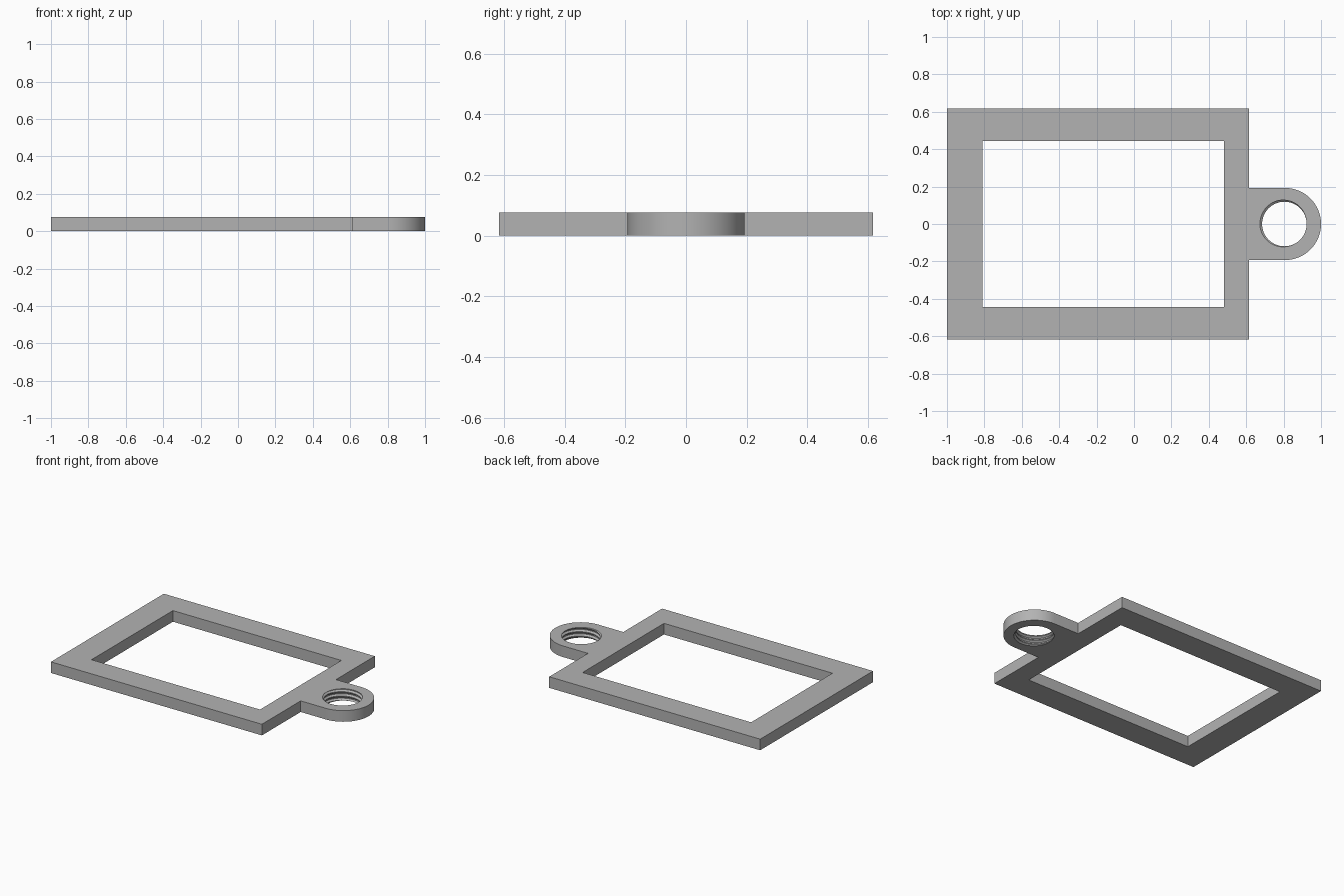
import bpy, bmesh, math
from mathutils import Vector

cube = bpy.data.objects.get("Cube")
if cube:
    bpy.data.objects.remove(cube, do_unlink=True)

HEIGHT = 0.077
EYE_X, EYE_R = 0.807, 0.193
HOLE_X = 0.804
CREST, ROOT, PITCH = 0.119, 0.131, 0.03
SEGMENTS = 64

bm = bmesh.new()


# Threaded hole: a helical surface trimmed flush with both faces
def threaded_wall():
    profile = [(0, CREST), (0.2, CREST), (0.5, ROOT), (0.7, ROOT)]
    start = -3 * PITCH + 0.016
    steps = [(turn + f, r) for turn in range(7) for f, r in profile]
    columns = []
    for i in range(SEGMENTS + 1):
        a = math.tau * i / SEGMENTS
        columns.append([bm.verts.new((HOLE_X + r * math.cos(a), r * math.sin(a),
                                      start + PITCH * (t + i / SEGMENTS)))
                        for t, r in steps])
    for c, d in zip(columns, columns[1:]):
        for k in range(len(steps) - 1):
            bm.faces.new((c[k], c[k + 1], d[k + 1], d[k]))
    bmesh.ops.remove_doubles(bm, verts=bm.verts[:], dist=1e-5)
    for z, normal in ((0, (0, 0, -1)), (HEIGHT, (0, 0, 1))):
        bmesh.ops.bisect_plane(bm, geom=bm.verts[:] + bm.edges[:] + bm.faces[:],
                               plane_co=(0, 0, z), plane_no=normal, clear_outer=True)


# Upright wall following a closed outline
def outline_wall(points):
    low = [bm.verts.new((x, y, 0)) for x, y in points]
    high = [bm.verts.new((x, y, HEIGHT)) for x, y in points]
    for i in range(len(points)):
        j = (i + 1) % len(points)
        bm.faces.new((low[i], low[j], high[j], high[i]))


threaded_wall()

# Outer outline with the rounded hanging eye, and the rectangular opening
arc = [(EYE_X + EYE_R * math.cos(a), EYE_R * math.sin(a))
       for a in (math.pi * (i / 32 - 0.5) for i in range(33))]
outline_wall([(-1, -0.617), (0.615, -0.617), (0.615, -EYE_R)] + arc
             + [(0.615, EYE_R), (0.615, 0.617), (-1, 0.617)])
outline_wall([(-0.81, -0.445), (-0.81, 0.445), (0.48, 0.445), (0.48, -0.445)])

# Flat top and bottom faces
for z in (0, HEIGHT):
    rim = [e for e in bm.edges if e.is_boundary
           and all(abs(v.co.z - z) < 1e-4 for v in e.verts)]
    bmesh.ops.triangle_fill(bm, edges=rim, use_beauty=True,
                            normal=Vector((0, 0, 1 if z else -1)))
bmesh.ops.recalc_face_normals(bm, faces=bm.faces[:])

mesh = bpy.data.meshes.new("frame_with_eye")
bm.to_mesh(mesh)
bm.free()
frame = bpy.data.objects.new("frame_with_eye", mesh)
bpy.context.collection.objects.link(frame)

# Plain grey finish
grey = bpy.data.materials.new("plain grey")
grey.use_nodes = True
colour = (0.45, 0.45, 0.45, 1)
grey.diffuse_color = colour
grey.node_tree.nodes["Principled BSDF"].inputs["Base Color"].default_value = colour
mesh.materials.append(grey)

bpy.context.view_layer.objects.active = frame
frame.select_set(True)
bpy.ops.object.shade_smooth_by_angle(angle=math.radians(25))
